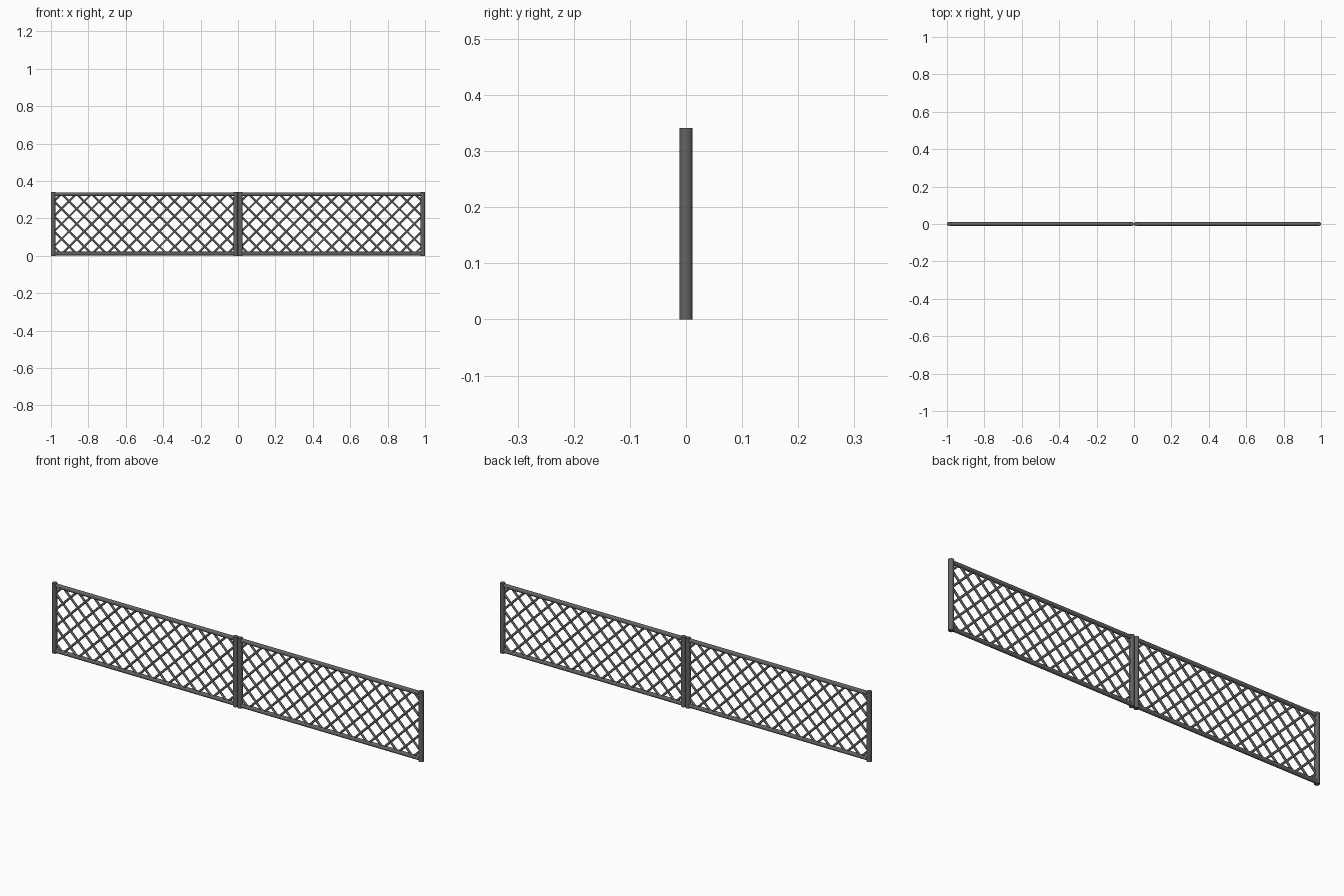
import bpy, math
from mathutils import Vector

if "Cube" in bpy.data.objects:
    bpy.data.objects.remove(bpy.data.objects["Cube"])

metal = bpy.data.materials.new("dark grey metal")
metal.diffuse_color = (0.125, 0.125, 0.125, 1)
metal.use_nodes = True
metal.node_tree.nodes["Principled BSDF"].inputs["Base Color"].default_value = metal.diffuse_color

H = 0.341            # overall height
R = 0.012            # post radius
RAIL = 0.010         # rail radius
WIRE = 0.0055        # lattice rod radius
PITCH = 0.081        # horizontal spacing of lattice rods
CORNER = 0.020       # first rod's cut across each corner


def rod(name, a, b, r, sides):
    a, b = Vector(a), Vector(b)
    d = b - a
    bpy.ops.mesh.primitive_cylinder_add(vertices=sides, radius=r, depth=d.length,
                                        location=(a + b) / 2)
    o = bpy.context.object
    o.name = name
    o.rotation_euler = d.to_track_quat('Z', 'Y').to_euler()
    o.data.materials.append(metal)
    bpy.ops.object.shade_smooth_by_angle(angle=math.radians(50))
    return o


def panel(side, x0, x1):
    # end posts
    for label, x in (("left", x0 + R), ("right", x1 - R)):
        rod(f"{side}_panel_{label}_post", (x, 0, 0), (x, 0, H), R, 16)
    # top and bottom rails
    for label, z in (("bottom", RAIL + 0.002), ("top", H - RAIL - 0.002)):
        rod(f"{side}_panel_{label}_rail", (x0 + R, 0, z), (x1 - R, 0, z), RAIL, 16)
    # diagonal lattice, clipped to the opening inside the frame
    xa, xb = x0 + 2 * R, x1 - 2 * R
    za, zb = 2 * RAIL + 0.002, H - 2 * RAIL - 0.002
    w, h = xb - xa, zb - za
    n = round((w + h - 2 * CORNER) / PITCH)
    step = (w + h - 2 * CORNER) / n
    e = 0.004        # rods run a little into the frame
    for i in range(n + 1):
        c = CORNER + i * step
        u0, u1 = max(0, c - h) - e, min(w, c) + e
        for label, flip in (("falling", False), ("rising", True)):
            pts = []
            for u in (u0, u1):
                x = xb - u if flip else xa + u
                pts.append((x, 0, za + c - u))
            rod(f"{side}_{label}_lattice_rod", pts[0], pts[1], WIRE, 8)


panel("left", -1.0, -0.0005)
panel("right", 0.0005, 1.0)
